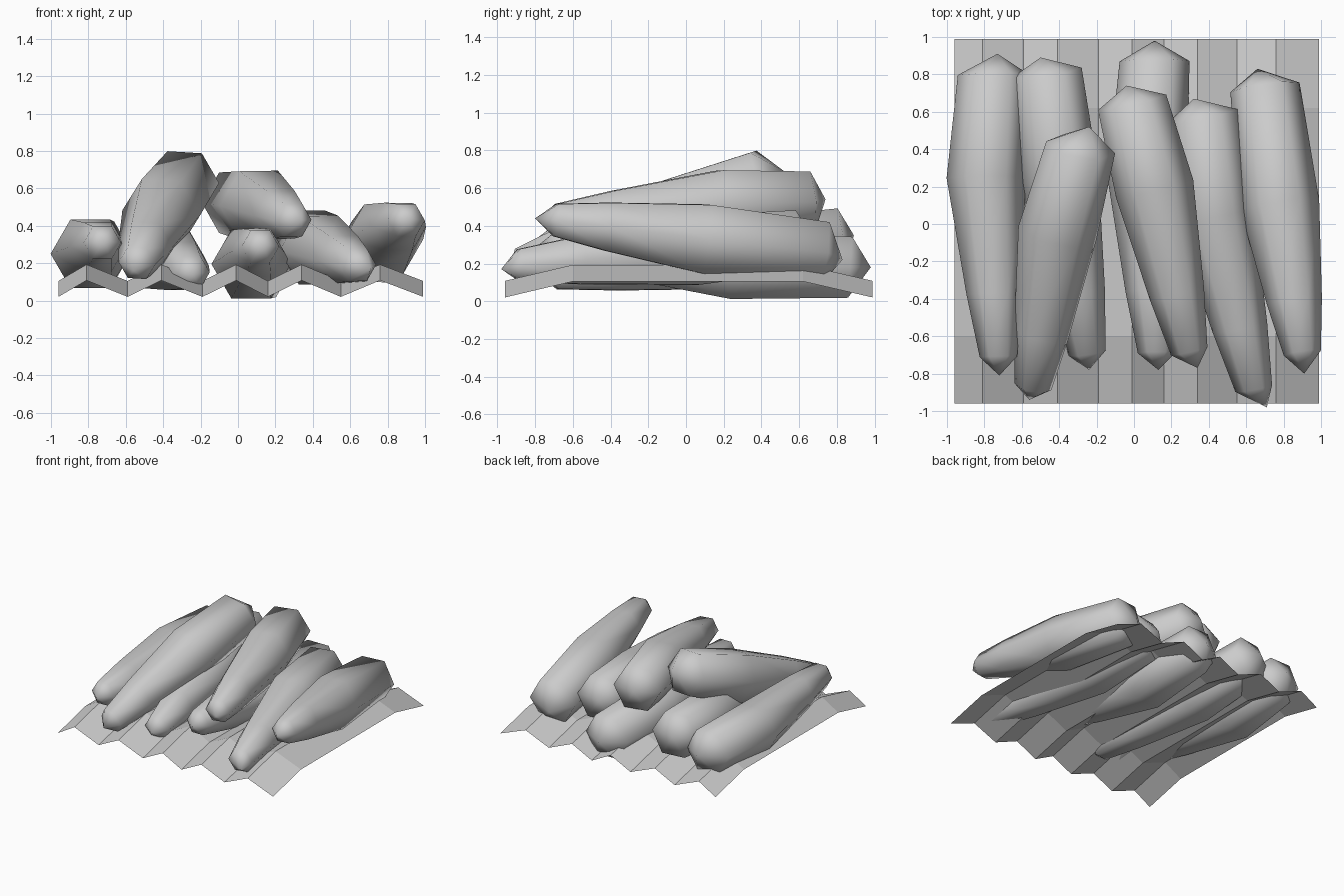
import bpy, bmesh, math
from mathutils import Vector

if "Cube" in bpy.data.objects:
    bpy.data.objects.remove(bpy.data.objects["Cube"])


def finish(bm, name, smooth):
    bmesh.ops.recalc_face_normals(bm, faces=bm.faces)
    me = bpy.data.meshes.new(name)
    bm.to_mesh(me)
    bm.free()
    for p in me.polygons:
        p.use_smooth = smooth
    ob = bpy.data.objects.new(name, me)
    bpy.context.collection.objects.link(ob)
    return ob


# pleated paper sheet: zigzag across x, drooping at front and back
fold_x = [-0.96, -0.81, -0.59, -0.41, -0.19, -0.01, 0.16, 0.34, 0.55, 0.76, 0.99]
rows = [(-0.96, 0.02), (-0.6, 0.105), (0.62, 0.105), (0.99, 0.02)]
bm = bmesh.new()
grid = [[bm.verts.new((x, y, z + 0.088 * (i % 2))) for i, x in enumerate(fold_x)]
        for y, z in rows]
for a, b in zip(grid, grid[1:]):
    for i in range(len(fold_x) - 1):
        bm.faces.new((a[i], a[i + 1], b[i + 1], b[i]))
finish(bm, "pleated_sheet", False)


def stick(name, tip, front, mid, back, end, sides=6):
    """Tapered six-sided stick with a pointed cap at each end."""
    tip, front, mid, back, end = map(Vector, (tip, front, mid, back, end))
    low = front.lerp(mid, 0.35)
    rings = [(front, 0.1), (low, 0.148), (mid, 0.212), (back, 0.187)]
    d = (back - front).normalized()
    u = Vector((1, 0, 0))
    u = (u - d * u.dot(d)).normalized()
    v = d.cross(u)
    bm = bmesh.new()
    loops = []
    for c, r in rings:
        loops.append([bm.verts.new(c + r * (u * math.cos(2 * math.pi * k / sides)
                                            + v * math.sin(2 * math.pi * k / sides)))
                      for k in range(sides)])
    a, b = bm.verts.new(tip), bm.verts.new(end)
    for k in range(sides):
        n = (k + 1) % sides
        bm.faces.new((a, loops[0][n], loops[0][k]))
        bm.faces.new((b, loops[-1][k], loops[-1][n]))
        for p, q in zip(loops, loops[1:]):
            bm.faces.new((p[k], p[n], q[n], q[k]))
    finish(bm, name, True)


# seven sticks: front tip, front ring, middle ring, back ring, back tip
sticks = [
    ((-.72, -.81, .32), (-.725, -.71, .31), (-.79, .25, .25), (-.755, .80, .26), (-.73, .91, .27)),
    ((-.24, -.78, .14), (-.25, -.69, .15), (-.40, .25, .25), (-.465, .81, .33), (-.50, .89, .35)),
    ((-.56, -.94, .16), (-.54, -.87, .20), (-.41, -.05, .47), (-.285, .41, .64), (-.24, .52, .69)),
    ((.13, -.78, .30), (.12, -.69, .29), (.07, .25, .195), (.11, .87, .18), (.11, .98, .18)),
    ((.34, -.77, .43), (.295, -.68, .43), (.11, .19, .51), (-.01, .65, .525), (-.04, .74, .54)),
    ((.71, -.98, .17), (.64, -.88, .19), (.43, .05, .27), (.37, .58, .32), (.32, .67, .35)),
    ((.91, -.80, .44), (.90, -.69, .43), (.78, .10, .33), (.70, .73, .26), (.66, .83, .22)),
]
for i, s in enumerate(sticks, 1):
    stick(f"stick_{i}", *s)
